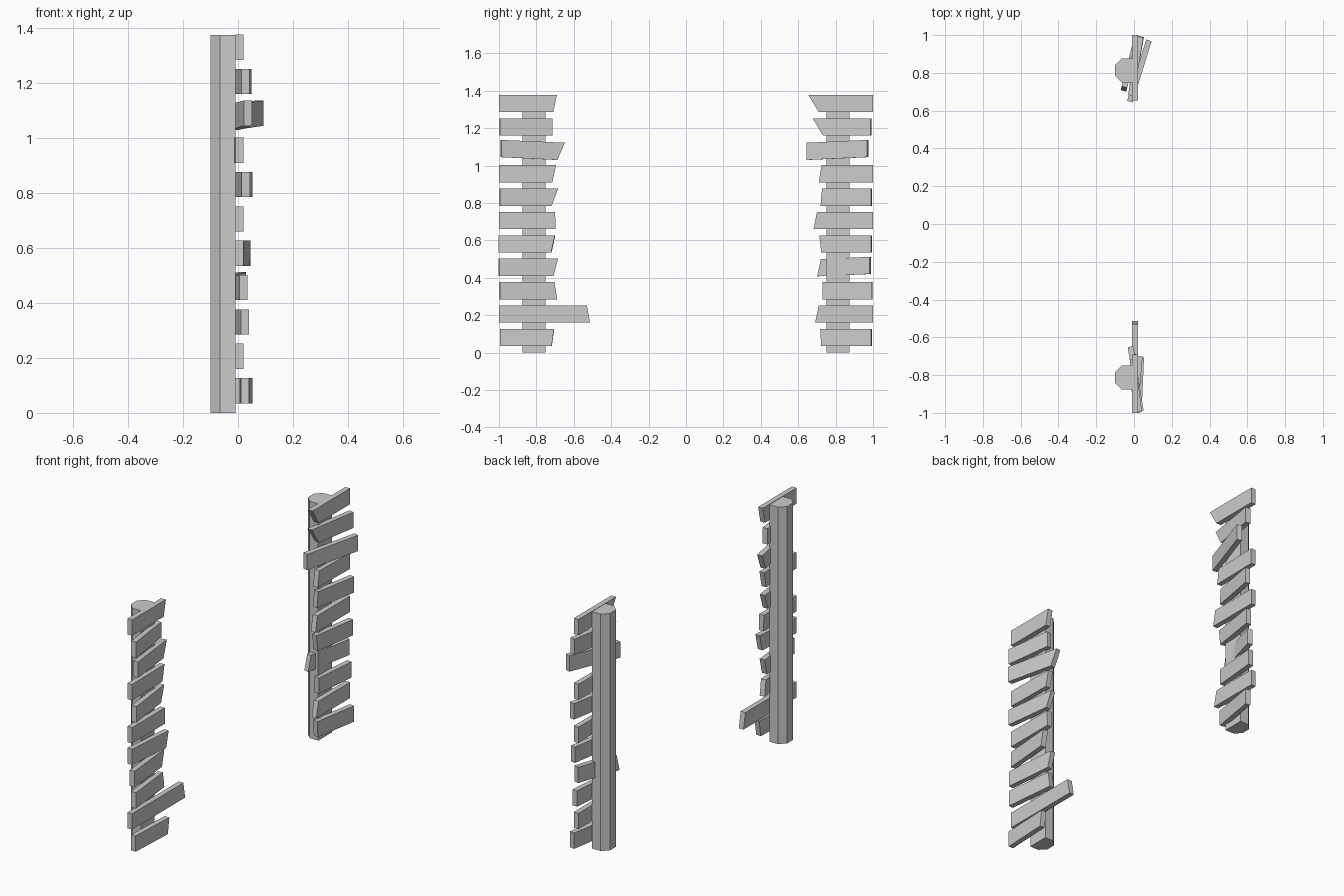
import bpy
from mathutils import Vector

if "Cube" in bpy.data.objects:
    bpy.data.objects.remove(bpy.data.objects["Cube"])


def prism(name, profile, offset):
    """Solid made by sweeping a flat outline along an offset vector."""
    n = len(profile)
    verts = [Vector(p) for p in profile] + [Vector(p) + offset for p in profile]
    faces = [tuple(range(n))[::-1], tuple(range(n, 2 * n))]
    faces += [(i, (i + 1) % n, (i + 1) % n + n, i + n) for i in range(n)]
    mesh = bpy.data.meshes.new(name)
    mesh.from_pydata(verts, [], faces)
    obj = bpy.data.objects.new(name, mesh)
    bpy.context.collection.objects.link(obj)
    # consistent outward normals
    import bmesh
    bm = bmesh.new()
    bm.from_mesh(mesh)
    bmesh.ops.recalc_face_normals(bm, faces=bm.faces)
    bm.to_mesh(mesh)
    bm.free()
    return obj


THICK, HEIGHT, PITCH, FIRST = 0.03, 0.092, 0.125, 0.035


def slat(name, side, row, outer_x, inner_x, outer_y, top_y, bottom_y, drop=0.0):
    """Board with a square outer end and a slanted, broken inner end."""
    z0 = FIRST + PITCH * row + (0.01 if drop else 0)
    mid_y = (top_y + bottom_y) / 2
    slope = (inner_x - outer_x) / (mid_y - outer_y)

    def point(y, z):
        return Vector((outer_x + slope * (y - outer_y), side * y, z))

    outline = [point(outer_y, z0), point(bottom_y, z0 - drop),
               point(top_y, z0 + HEIGHT - drop), point(outer_y, z0 + HEIGHT)]
    across = Vector((1, -side * slope, 0)).normalized() * THICK
    prism(name, [p - across / 2 for p in outline], across)


# Posts: half-octagon section, flat side towards the slats
section = [(-0.01, 0.75), (-0.01, 0.875), (-0.065, 0.875),
           (-0.10, 0.84), (-0.10, 0.785), (-0.065, 0.75)]
for label, side in (("front", -1), ("back", 1)):
    prism(label + "_post", [(x, side * y, 0) for x, y in section], Vector((0, 0, 1.375)))

# Slats, bottom to top: outer x, inner x, outer y, inner y at top and bottom, drop
front = [
    (.025, .038, .995, .705, .718),
    (.005, .005, 1, .53, .513),
    (.025, -.005, .995, .705, .69),
    (.020, -.008, 1, .685, .71),
    (.005, .030, 1, .70, .72),
    (.005, .005, 1, .70, .697),
    (.028, -.008, .995, .685, .72),
    (.005, .000, 1, .695, .715),
    (.036, -.015, .99, .65, .69, .015),
    (.027, -.008, .995, .715, .715),
    (.005, .005, 1, .69, .71),
]
back = [
    (.037, -.008, .992, .72, .725),
    (.005, .005, 1, .71, .69),
    (.018, -.005, .995, .73, .73),
    (.015, -.053, .985, .725, .705, .012),
    (.031, -.010, .992, .715, .725),
    (.005, .005, 1, .70, .682),
    (.038, -.010, .992, .73, .722),
    (.005, .000, 1, .725, .71),
    (.079, -.022, .972, .648, .648, .015),
    (.035, -.012, .99, .68, .735),
    (.005, .005, 1, .655, .71),
]
for label, side, rows in (("front", -1, front), ("back", 1, back)):
    for row, data in enumerate(rows):
        slat(f"{label}_slat_{row + 1}", side, row, *data)
